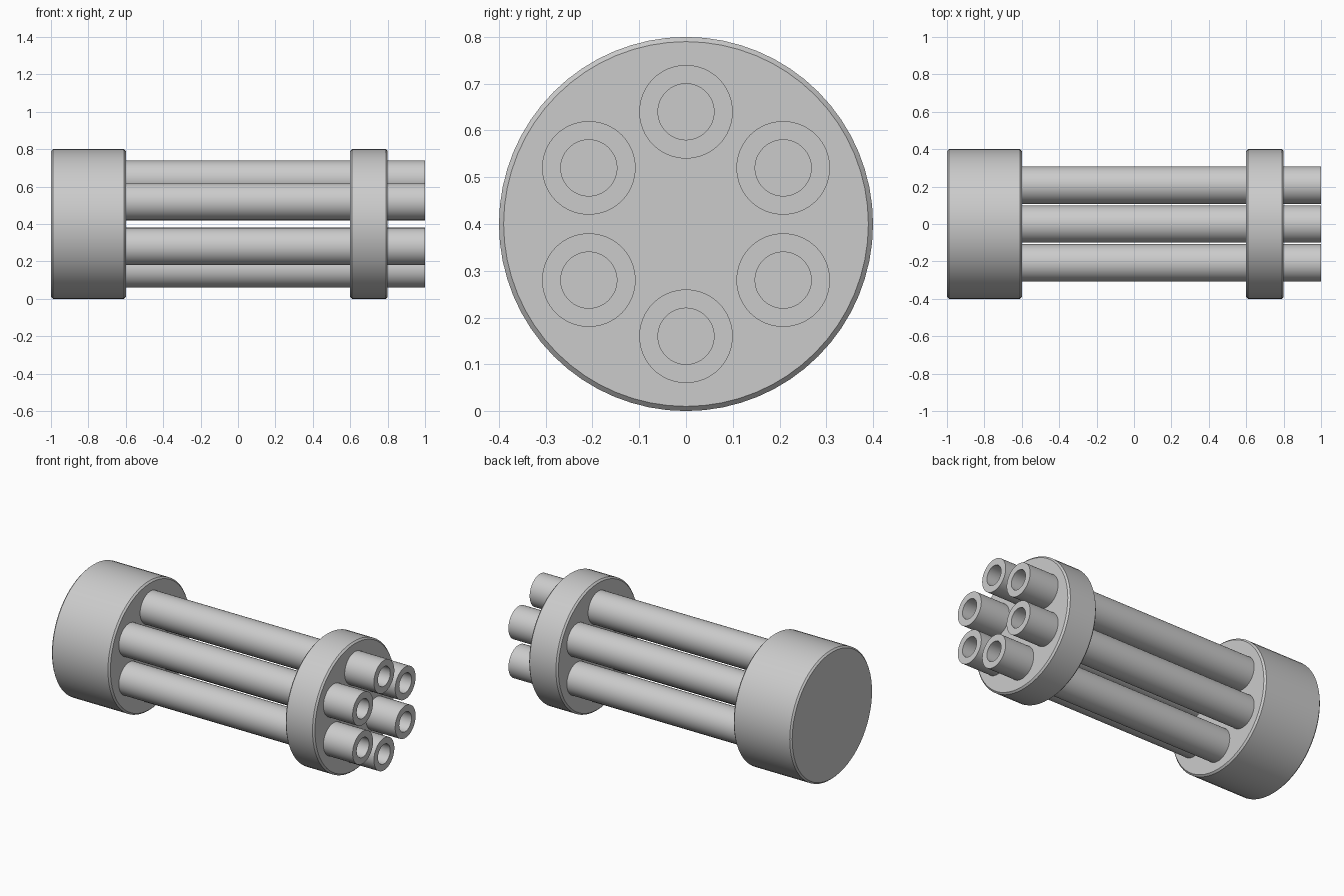
import bpy
import bmesh
from math import cos, sin, pi, radians

cube = bpy.data.objects.get("Cube")
if cube:
    bpy.data.objects.remove(cube, do_unlink=True)

AXIS_Z = 0.4        # height of the shared axis
SEGMENTS = 64

grey = bpy.data.materials.new("metal_grey")
grey.use_nodes = True
GREY = (0.6, 0.6, 0.6, 1)
grey.diffuse_color = GREY
grey.node_tree.nodes["Principled BSDF"].inputs["Base Color"].default_value = GREY


def lathe_x(name, profile, y=0, z=AXIS_Z):
    """Revolve (x, radius) points about a line along x; both ends are capped."""
    bm = bmesh.new()
    angles = [2 * pi * i / SEGMENTS for i in range(SEGMENTS)]
    rings = [[bm.verts.new((x, r * cos(a), r * sin(a))) for a in angles]
             for x, r in profile]
    for a, b in zip(rings, rings[1:]):
        for i in range(SEGMENTS):
            j = (i + 1) % SEGMENTS
            bm.faces.new((a[i], a[j], b[j], b[i]))
    bm.faces.new(rings[0])
    bm.faces.new(rings[-1])
    bmesh.ops.recalc_face_normals(bm, faces=bm.faces)
    mesh = bpy.data.meshes.new(name)
    bm.to_mesh(mesh)
    bm.free()
    mesh.materials.append(grey)
    obj = bpy.data.objects.new(name, mesh)
    obj.location = (0, y, z)
    bpy.context.collection.objects.link(obj)
    bpy.ops.object.select_all(action="DESELECT")
    obj.select_set(True)
    bpy.context.view_layer.objects.active = obj
    bpy.ops.object.shade_smooth_by_angle(angle=radians(30))
    return obj


def chamfered_disc(name, x0, x1, r, c=0.01):
    return lathe_x(name, [(x0, r - c), (x0 + c, r), (x1 - c, r), (x1, r - c)])


# Rear housing and front clamp plate
chamfered_disc("rear_housing", -1, -0.6, 0.4)
chamfered_disc("front_clamp", 0.6, 0.8, 0.4)

# Ring of six hollow barrels
for k in range(6):
    a = pi / 2 + k * pi / 3
    lathe_x(f"barrel_{k + 1}",
            [(-0.61, 0.1), (1, 0.1), (1, 0.06), (-0.59, 0.06)],
            y=0.24 * cos(a), z=AXIS_Z + 0.24 * sin(a))
